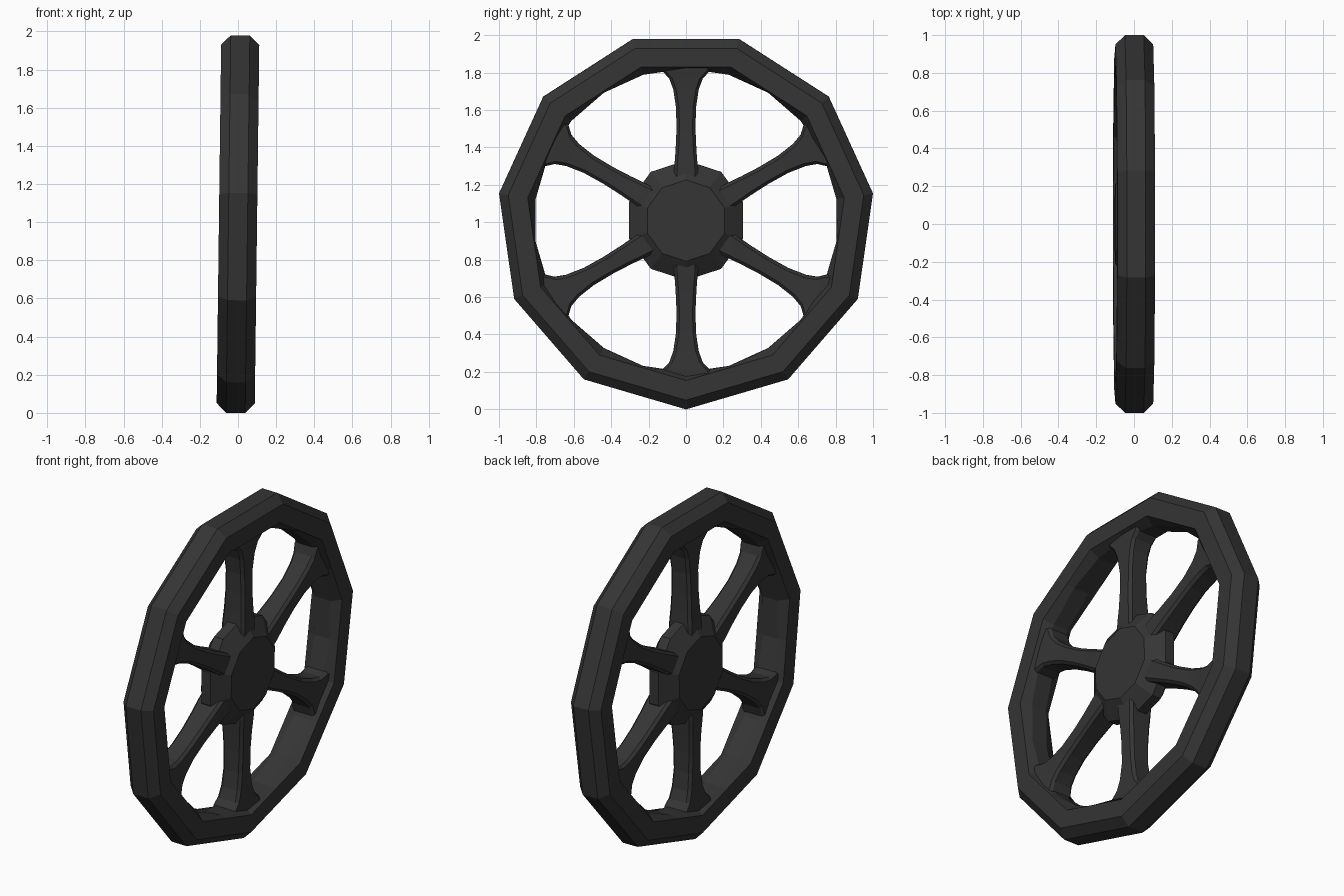
import bpy, bmesh, math
from mathutils import Matrix

if "Cube" in bpy.data.objects:
    bpy.data.objects.remove(bpy.data.objects["Cube"])

CENTRE_Z = 1.01
TILT = 0.0125          # the wheel leans very slightly towards +x
PLACE = Matrix.Translation((0, 0, CENTRE_Z)) @ Matrix.Rotation(TILT, 4, 'Y')

iron = bpy.data.materials.new("dark_iron")
iron.diffuse_color = (0.035, 0.035, 0.035, 1)
iron.use_nodes = True
iron.node_tree.nodes["Principled BSDF"].inputs["Base Color"].default_value = iron.diffuse_color


def loft(name, rings, closed=False, turn=0.0):
    """Skin rings of points; either join last to first or cap both ends."""
    bm = bmesh.new()
    loops = [[bm.verts.new(p) for p in ring] for ring in rings]
    n = len(loops[0])
    pairs = list(zip(loops, loops[1:])) + ([(loops[-1], loops[0])] if closed else [])
    for a, b in pairs:
        for i in range(n):
            j = (i + 1) % n
            bm.faces.new((a[i], a[j], b[j], b[i]))
    if not closed:
        bm.faces.new(loops[0])
        bm.faces.new(loops[-1])
    bmesh.ops.transform(bm, matrix=PLACE @ Matrix.Rotation(turn, 4, 'X'), verts=bm.verts)
    bmesh.ops.recalc_face_normals(bm, faces=bm.faces)
    # keep flat sides as single faces
    bmesh.ops.dissolve_limit(bm, angle_limit=math.radians(0.5),
                             verts=bm.verts, edges=bm.edges)
    mesh = bpy.data.meshes.new(name)
    bm.to_mesh(mesh)
    bm.free()
    mesh.materials.append(iron)
    obj = bpy.data.objects.new(name, mesh)
    bpy.context.collection.objects.link(obj)


def ring(x, radius, n, start, polygon=False):
    """Ring around x; polygon=True pulls every second point to the side middle."""
    pts = []
    for i in range(n):
        a = start + 2 * math.pi * i / n
        r = radius * math.cos(2 * math.pi / n) if polygon and i % 2 else radius
        pts.append((x, r * math.cos(a), r * math.sin(a)))
    return pts


# Rim: eleven-sided outside, rounder (22-sided) inside
DOWN = -math.pi / 2
profile = [(0.05, 1.01, True), (0.10, 0.96, True), (0.10, 0.855, True), (0.05, 0.812, False),
           (-0.05, 0.812, False), (-0.10, 0.855, True), (-0.10, 0.96, True), (-0.05, 1.01, True)]
loft("rim", [ring(x, r, 22, DOWN, poly) for x, r, poly in profile], closed=True)

# Hub: ten-sided with bevelled faces
loft("hub", [ring(x, r, 10, DOWN) for x, r in
             [(-0.10, 0.217), (-0.03, 0.32), (0.03, 0.32), (0.10, 0.217)]])

# Spokes: chamfered bars, waisted in the middle and flared into the rim
# (distance from centre, half width, half depth)
stations = [(0.20, 0.066, 0.078), (0.28, 0.063, 0.076), (0.37, 0.056, 0.070),
            (0.48, 0.051, 0.065), (0.60, 0.053, 0.063), (0.70, 0.068, 0.066),
            (0.76, 0.090, 0.070), (0.80, 0.128, 0.074), (0.835, 0.140, 0.075)]


def section(r, w, d, c=0.016):
    quarter = [(d, w - c), (d - c, w)]
    half = quarter + [(-x, y) for x, y in reversed(quarter)]
    return [(x, y, r) for x, y in half + [(-x, -y) for x, y in half]]


for k in range(6):
    loft(f"spoke_{k + 1}", [section(*s) for s in stations], turn=k * math.pi / 3)
